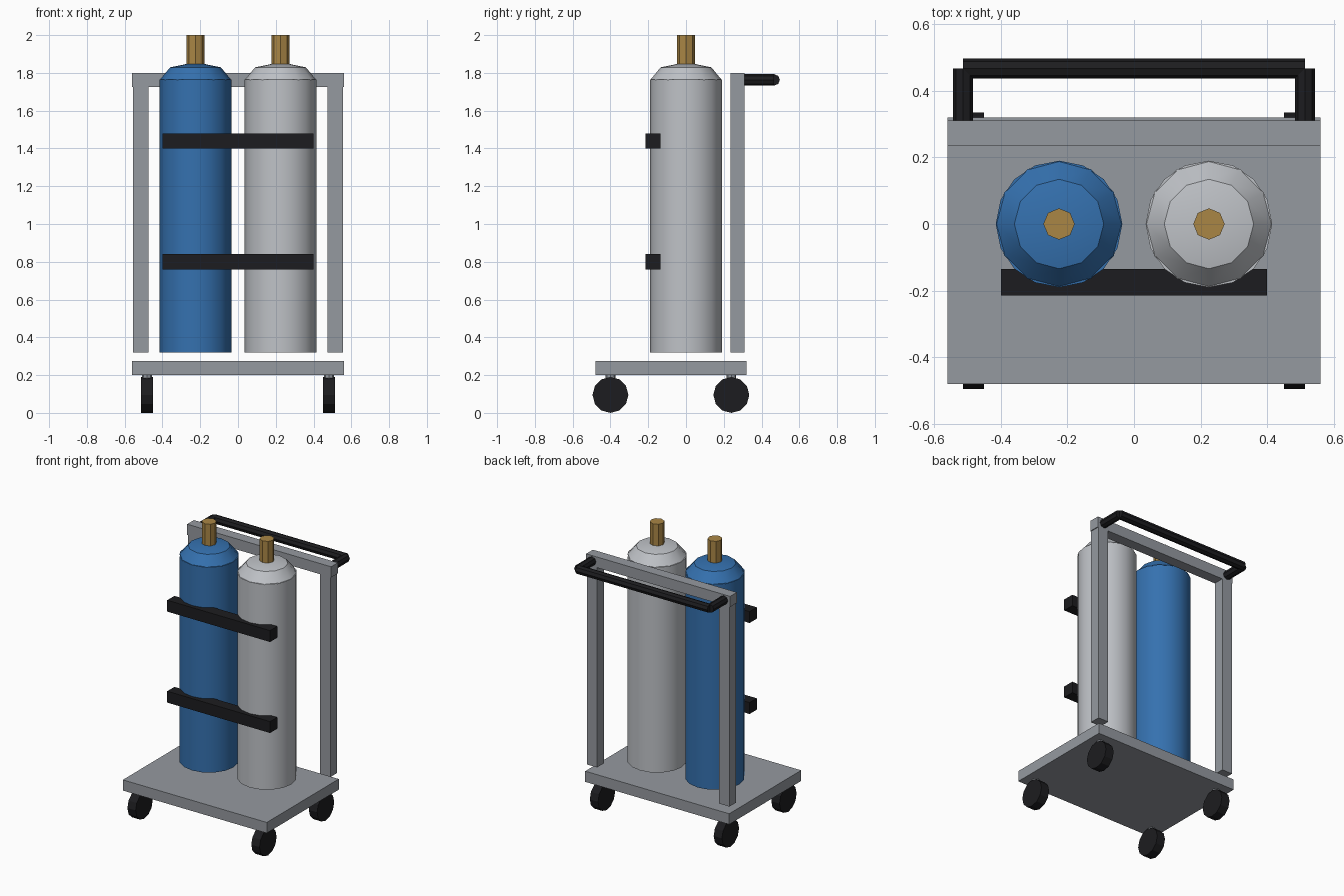
import bpy, math
from mathutils import Vector

if "Cube" in bpy.data.objects:
    bpy.data.objects.remove(bpy.data.objects["Cube"])


def material(name, rgb):
    m = bpy.data.materials.new(name)
    m.diffuse_color = (*rgb, 1)
    m.use_nodes = True
    m.node_tree.nodes["Principled BSDF"].inputs["Base Color"].default_value = m.diffuse_color
    return m


BLUE = material("blue_paint", (0.035, 0.165, 0.43))
SILVER = material("silver_paint", (0.52, 0.54, 0.57))
STEEL = material("frame_steel", (0.30, 0.32, 0.35))
BRASS = material("brass", (0.40, 0.24, 0.06))
RUBBER = material("black_rubber", (0.012, 0.012, 0.014))


def finish(name, mat):
    o = bpy.context.object
    o.name = name
    o.data.materials.append(mat)
    return o


def box(name, lo, hi, mat):
    lo, hi = Vector(lo), Vector(hi)
    bpy.ops.mesh.primitive_cube_add(size=1, location=(lo + hi) / 2)
    o = finish(name, mat)
    o.scale = hi - lo
    bpy.ops.object.transform_apply(location=False, rotation=False, scale=True)
    return o


def rod(name, a, b, r, sides, mat):
    a, b = Vector(a), Vector(b)
    d = b - a
    bpy.ops.mesh.primitive_cylinder_add(
        vertices=sides, radius=r, depth=d.length, location=(a + b) / 2,
        rotation=d.to_track_quat('Z', 'Y').to_euler())
    return finish(name, mat)


def smooth():
    bpy.ops.object.shade_smooth_by_angle(angle=math.radians(31))


def dome(name, x, z, r, h, sides, mat):
    # Flattened half sphere on top of a cylinder
    verts, faces = [], []
    for k in range(2):
        t = k * math.pi / 4
        for i in range(sides):
            a = 2 * math.pi * i / sides
            verts.append((r * math.cos(t) * math.cos(a),
                          r * math.cos(t) * math.sin(a), h * math.sin(t)))
    verts.append((0, 0, h))
    for i in range(sides):
        j = (i + 1) % sides
        faces.append((i, j, sides + j, sides + i))
        faces.append((sides + i, sides + j, 2 * sides))
    faces.append(tuple(reversed(range(sides))))
    me = bpy.data.meshes.new(name)
    me.from_pydata(verts, [], faces)
    o = bpy.data.objects.new(name, me)
    bpy.context.collection.objects.link(o)
    o.location = (x, 0, z)
    bpy.ops.object.select_all(action='DESELECT')
    o.select_set(True)
    bpy.context.view_layer.objects.active = o
    finish(name, mat)
    smooth()


# Platform and top rail
box("platform", (-0.56, -0.48, 0.20), (0.56, 0.32, 0.275), STEEL)
box("top_rail", (-0.56, 0.235, 1.725), (0.56, 0.31, 1.80), STEEL)

# Posts, handle arms and casters on both sides
for side, s in (("left", -1), ("right", 1)):
    box(f"{side}_post", (s * 0.515 - 0.04, 0.235, 0.32),
        (s * 0.515 + 0.04, 0.31, 1.74), STEEL)
    rod(f"{side}_handle_arm", (s * 0.513, 0.30, 1.763),
        (s * 0.513, 0.467, 1.763), 0.03, 8, RUBBER)
    for end, y in (("front", -0.40), ("rear", 0.24)):
        rod(f"{side}_{end}_wheel", (s * 0.482 - 0.032, y, 0.095),
            (s * 0.482 + 0.032, y, 0.095), 0.095, 12, RUBBER)
        rod(f"{side}_{end}_caster_stem", (s * 0.482, y, 0.12),
            (s * 0.482, y, 0.21), 0.026, 8, STEEL)

# Push handle bar
rod("handle_bar", (-0.513, 0.467, 1.763), (0.513, 0.467, 1.763),
    0.03, 8, RUBBER)

# Gas cylinders with domed shoulders and valves
for tag, x, mat in (("blue", -0.225, BLUE), ("silver", 0.225, SILVER)):
    rod(f"{tag}_cylinder", (x, 0, 0.32), (x, 0, 1.765), 0.19, 16, mat)
    smooth()
    dome(f"{tag}_shoulder", x, 1.762, 0.19, 0.095, 12, mat)
    rod(f"{tag}_valve", (x, 0, 1.80), (x, 0, 2.0), 0.047, 8, BRASS)

# Retaining straps
for tag, z in (("lower", 0.80), ("upper", 1.44)):
    box(f"{tag}_strap", (-0.40, -0.215, z - 0.04), (0.40, -0.135, z + 0.04),
        RUBBER)
